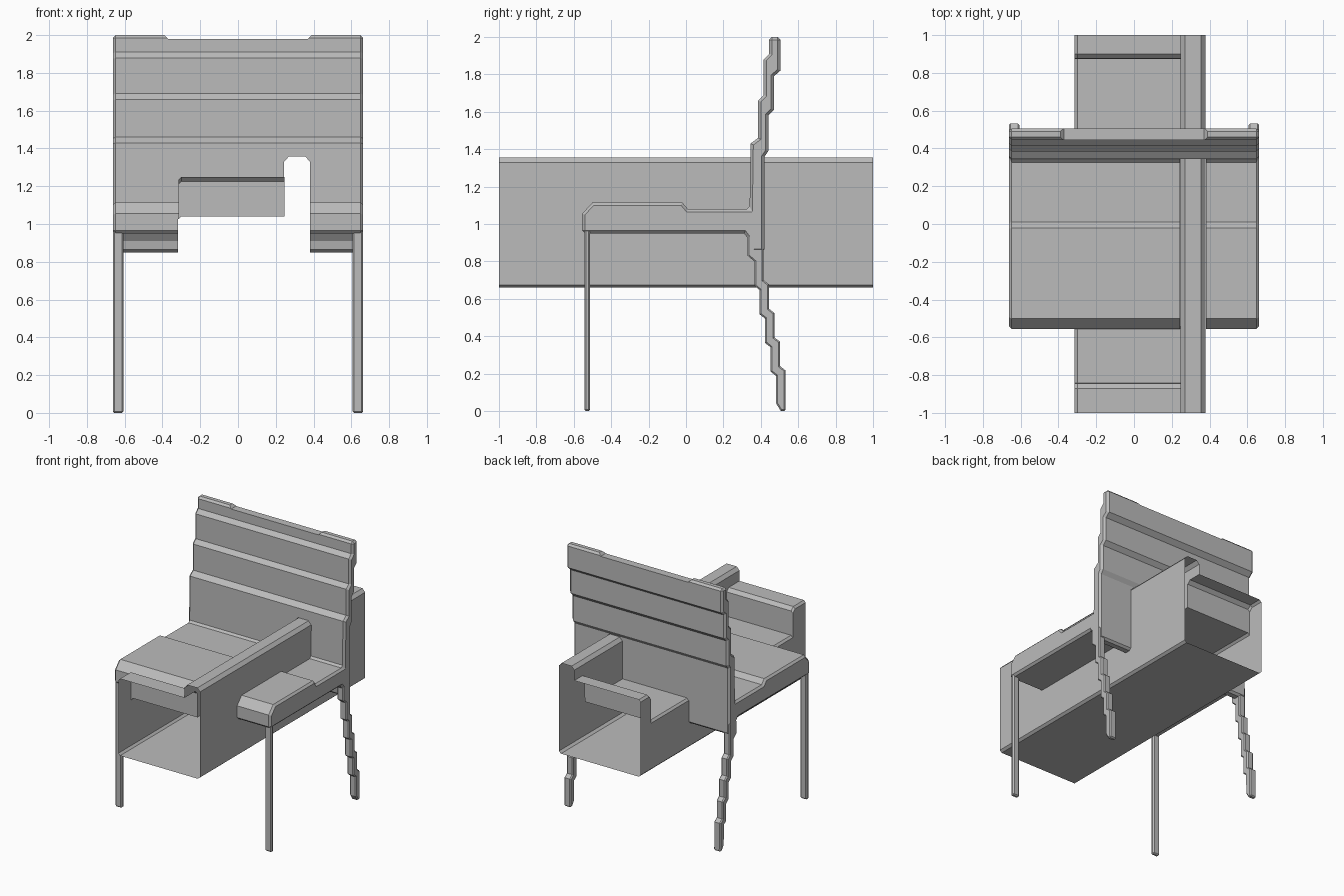
import bpy, bmesh

cube = bpy.data.objects.get("Cube")
if cube:
    bpy.data.objects.remove(cube, do_unlink=True)

grey = bpy.data.materials.new("plain grey")
grey.use_nodes = True
grey.diffuse_color = (0.5, 0.5, 0.5, 1)
grey.node_tree.nodes["Principled BSDF"].inputs["Base Color"].default_value = (0.5, 0.5, 0.5, 1)


def loft(name, rings, caps=True):
    """Join equal rings of points into a surface, with or without end caps."""
    bm = bmesh.new()
    loops = [[bm.verts.new(p) for p in ring] for ring in rings]
    n = len(rings[0])
    for a, b in zip(loops, loops[1:]):
        for i in range(n):
            j = (i + 1) % n
            bm.faces.new((a[i], a[j], b[j], b[i]))
    if caps:
        bm.faces.new(loops[0][::-1])
        bm.faces.new(loops[-1])
    bmesh.ops.recalc_face_normals(bm, faces=bm.faces[:])
    mesh = bpy.data.meshes.new(name)
    bm.to_mesh(mesh)
    bm.free()
    mesh.materials.append(grey)
    obj = bpy.data.objects.new(name, mesh)
    bpy.context.collection.objects.link(obj)
    return obj


def side_profile(name, points, x0, x1):
    return loft(name, [[(x, y, z) for y, z in points] for x in (x0, x1)])


def chamfer(obj, width):
    mod = obj.modifiers.new("chamfer", 'BEVEL')
    mod.width = width
    mod.segments = 1
    mod.limit_method = 'ANGLE'
    mod.angle_limit = 1.3


def cut(obj, cutter):
    cutter.hide_render = True
    cutter.hide_viewport = True
    cutter.display_type = 'WIRE'
    mod = obj.modifiers.new("cut", 'BOOLEAN')
    mod.operation = 'DIFFERENCE'
    mod.solver = 'EXACT'
    mod.object = cutter


def trough_section(y, top, g=0.0):
    """Cross-section of the trough with its raised ridge on the left."""
    outline = [(-.315 - g, .675), (-.30, .66 - g), (.36, .66 - g), (.378 + g, .675),
               (.378 + g, 1.33), (.355, 1.355 + g), (.27, 1.355 + g), (.247 - g, 1.33),
               (.247 - g, top + g), (-.30, top + g), (-.315 - g, top - .015)]
    return [(x, y, z) for x, z in outline]


# Open-ended trough: high at both ends, sunken between
half = [(1, 1.25), (.90, 1.25), (.875, 1.225), (.873, 1.04)]
front = [(-y + .03 * (y < 1), z) for y, z in half]
stations = front + half[::-1]
loft("trough", [trough_section(y, z) for y, z in stations], caps=False)

# Seat and stepped backrest in one side outline
body_outline = [
    (-.555, .95), (-.555, 1.055), (-.50, 1.115), (-.02, 1.115), (.01, 1.08), (.34, 1.08),
    (.345, 1.43), (.385, 1.46), (.385, 1.66), (.415, 1.69), (.415, 1.88), (.445, 1.91),
    (.445, 2), (.505, 2), (.505, 1.82), (.47, 1.79), (.47, 1.61), (.44, 1.58),
    (.44, 1.39), (.42, 1.36), (.42, .85), (.35, .85), (.34, .91), (.31, .95)]
body = side_profile("seat_and_backrest", body_outline, -.663, .663)
chamfer(body, .015)

# Passage for the trough through the chair
cut(body, loft("trough_cutter", [trough_section(y, 1.04, .003) for y in (-1.1, 1.1)]))

# Shallow dip along the top rail
dip = [(-.37, 1.98), (.37, 1.98), (.41, 2.02), (-.41, 2.02)]
cut(body, loft("dip_cutter", [[(x, y, z) for x, z in dip] for y in (.3, .7)]))

# Stepped outline of a back leg
front_edge, back_edge = [(.33, .94), (.33, .83)], [(.415, .94)]
for i in range(5):
    y, z = .365 + .029 * i, .80 - .153 * i
    front_edge += [(y, z), (y, z - .13)]
    back_edge += [(y + .05, z + .03), (y + .05, z - .10)]
front_edge[-1] = (.482, .04)
front_edge.append((.507, 0))
back_edge[-1] = (.533, 0)
back_leg_outline = front_edge + back_edge[::-1]

front_leg_outline = [(-.543, 0), (-.513, 0), (-.513, .97), (-.543, .97)]
for side, name in ((-1, "right"), (1, "left")):
    x0, x1 = sorted((side * .607, side * .663))
    chamfer(side_profile(name + "_front_leg", front_leg_outline, x0, x1), .008)
    chamfer(side_profile(name + "_back_leg", back_leg_outline, x0, x1), .008)
